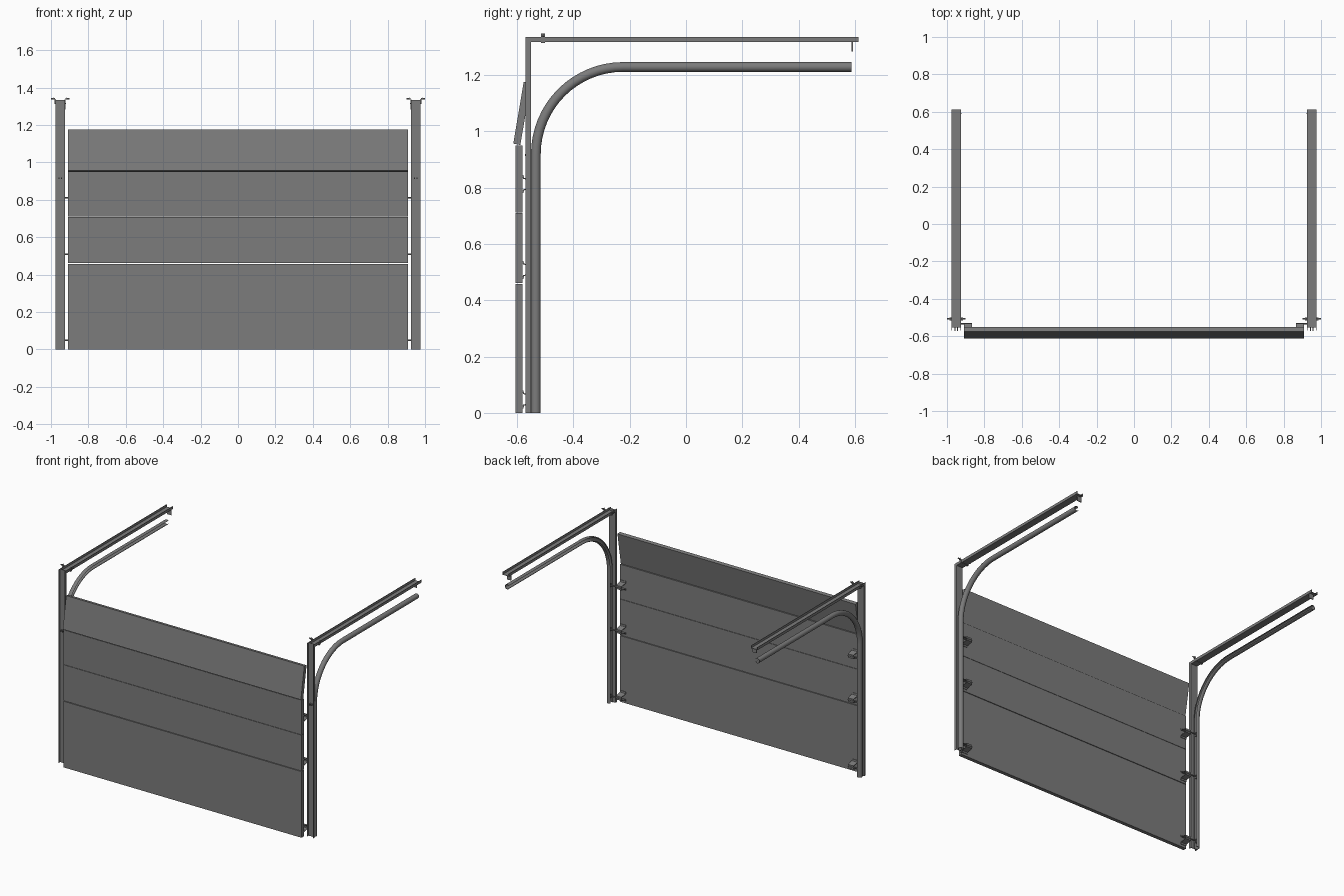
import bpy, bmesh, math
from mathutils import Vector

if "Cube" in bpy.data.objects:
    bpy.data.objects.remove(bpy.data.objects["Cube"])

grey = bpy.data.materials.new("steel grey")
grey.diffuse_color = (0.2, 0.2, 0.2, 1)
grey.use_nodes = True
grey.node_tree.nodes["Principled BSDF"].inputs["Base Color"].default_value = grey.diffuse_color


def finish(name, bm, smooth=False):
    bmesh.ops.recalc_face_normals(bm, faces=bm.faces)
    me = bpy.data.meshes.new(name)
    bm.to_mesh(me)
    bm.free()
    me.materials.append(grey)
    ob = bpy.data.objects.new(name, me)
    bpy.context.collection.objects.link(ob)
    if smooth:
        bpy.ops.object.select_all(action='DESELECT')
        ob.select_set(True)
        bpy.context.view_layer.objects.active = ob
        bpy.ops.object.shade_smooth_by_angle(angle=math.radians(35))
    return ob


def prism(name, yz, x0, x1):
    """Closed side profile extruded along x."""
    bm = bmesh.new()
    f = bm.faces.new([bm.verts.new((x0, y, z)) for y, z in yz])
    ext = bmesh.ops.extrude_face_region(bm, geom=[f])["geom"]
    bmesh.ops.translate(bm, vec=(x1 - x0, 0, 0),
                        verts=[v for v in ext if isinstance(v, bmesh.types.BMVert)])
    return finish(name, bm)


def box(name, x0, x1, y0, y1, z0, z1):
    return prism(name, [(y0, z0), (y1, z0), (y1, z1), (y0, z1)], x0, x1)


def sweep(name, profile, path, smooth=False):
    """Closed (x, outward offset) profile swept along a path of (y, z, ny, nz)."""
    bm = bmesh.new()
    rings = [[bm.verts.new((x, y + o * ny, z + o * nz)) for x, o in profile]
             for y, z, ny, nz in path]
    n = len(profile)
    for a, b in zip(rings, rings[1:]):
        for i in range(n):
            j = (i + 1) % n
            bm.faces.new((a[i], a[j], b[j], b[i]))
    bm.faces.new(rings[0])
    bm.faces.new(rings[-1])
    return finish(name, bm, smooth)


def both_sides(ob):
    m = ob.modifiers.new("other side", 'MIRROR')
    m.use_axis = (True, False, False)
    return ob


def rod(name, y, z, x0, x1, r):
    ring = [(y + r * math.cos(k * math.pi / 4), z + r * math.sin(k * math.pi / 4))
            for k in range(8)]
    return prism(name, ring, x0, x1)


# Door sections
for i, (z0, z1) in enumerate([(0, .229), (.229, .457), (.461, .709), (.711, .95)]):
    box(f"door_section_{i + 1}", -.91, .91, -.606, -.581, z0, z1)
prism("tilted_top_section",
      [(-.613, .956), (-.588, .951), (-.551, 1.171), (-.576, 1.175)], -.91, .91)

# Upright post and ceiling rail: channels open to the outside
t = .003
channel = [(.925, 0), (.925, -.019), (.975, -.019), (.975, 0),
           (.975 - t, 0), (.975 - t, -.019 + t), (.925 + t, -.019 + t), (.925 + t, 0)]
both_sides(sweep("upright_post", channel, [(-.57, 0, -1, 0), (-.57, 1.334, -1, 0)]))
both_sides(sweep("ceiling_rail", channel, [(-.551, 1.335, 0, 1), (.612, 1.335, 0, 1)]))

# Curved roller track: C section, open towards the door
angles = [math.radians(-140 + 20 * k) for k in range(15)]
outer = [(.956 + .0175 * math.cos(a), .0175 * math.sin(a)) for a in angles]
inner = [(.956 + .0145 * math.cos(a), .0145 * math.sin(a)) for a in reversed(angles)]
R, cy, cz = .31, -.223, .918
path = [(cy - R, 0, -1, 0)]
for k in range(17):
    a = math.pi / 2 * k / 16
    path.append((cy - R * math.cos(a), cz + R * math.sin(a), -math.cos(a), math.sin(a)))
path.append((.587, cz + R, 0, 1))
both_sides(sweep("roller_track", outer + inner, path, smooth=True))

# Roller brackets with axles and rollers
for i, z in enumerate((.048, .508, .812)):
    hat = [(-.581, .032), (-.577, .032), (-.575, .022), (-.532, .013), (-.532, -.013),
           (-.575, -.022), (-.577, -.032), (-.581, -.032), (-.579, -.019),
           (-.535, -.010), (-.535, .010), (-.579, .019)]
    both_sides(prism(f"roller_bracket_{i + 1}", [(y, z + h) for y, h in hat], .865, .908))
    both_sides(rod(f"roller_axle_{i + 1}", -.533, z, .865, .955, .004))
    both_sides(rod(f"roller_{i + 1}", -.533, z, .948, .962, .013))

# Clamp around the ceiling rail near the post
both_sides(box("clamp_base", .92, .98, -.515, -.500, 1.313, 1.316))
for s in (-1, 1):
    c = .95 + s * .0285
    both_sides(box("clamp_cheek", c - .0015, c + .0015, -.515, -.500, 1.313, 1.338))
    w = sorted((.95 + s * .027, .95 + s * .036))
    both_sides(box("clamp_wing", *w, -.515, -.500, 1.335, 1.338))
    w = sorted((.95 + s * .034, .95 + s * .037))
    both_sides(box("clamp_tip", *w, -.515, -.500, 1.335, 1.346))
    w = sorted((.95 + s * .028, .95 + s * .05))
    both_sides(rod("clamp_bolt", -.507, 1.340, *w, .004))

# Stop plate under the rear end of the rail
both_sides(box("rear_stop_plate", .922, .955, .588, .593, 1.282, 1.317))

# Small bolts on the post
for x in (.941, .955):
    both_sides(box("post_bolt", x, x + .006, -.571, -.55, .911, .919))
